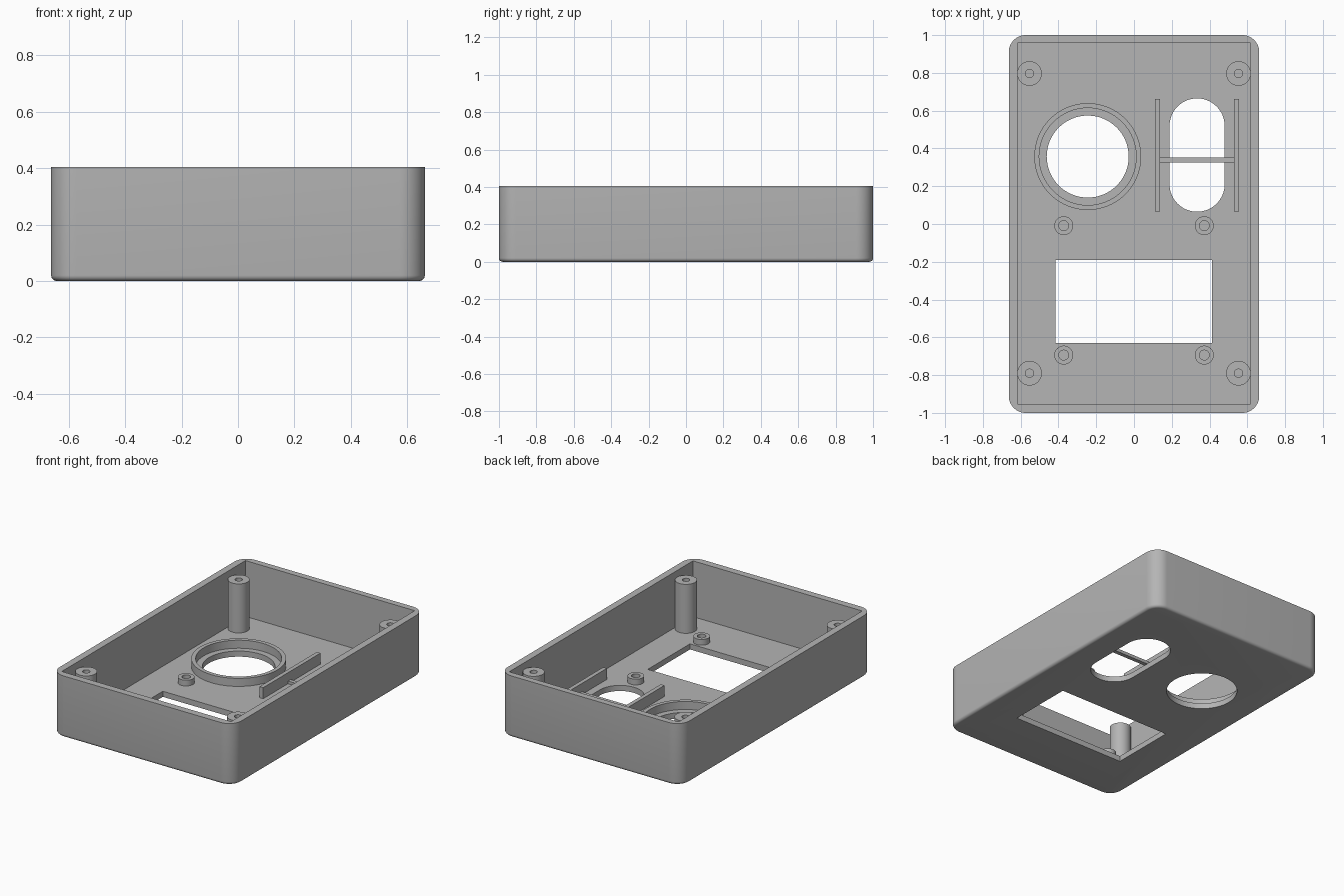
import bpy, bmesh
from math import sin, cos, pi, radians

old = bpy.data.objects.get("Cube")
if old:
    bpy.data.objects.remove(old, do_unlink=True)

W, L, H = 0.663, 1.0, 0.405      # half width, half length, height
FLOOR, WALL = 0.037, 0.046

grey = bpy.data.materials.new("plain grey")
grey.use_nodes = True
grey.diffuse_color = (0.46, 0.46, 0.46, 1)
grey.node_tree.nodes["Principled BSDF"].inputs["Base Color"].default_value = grey.diffuse_color


def add_object(name, bm):
    bmesh.ops.recalc_face_normals(bm, faces=bm.faces)
    mesh = bpy.data.meshes.new(name)
    bm.to_mesh(mesh)
    bm.free()
    mesh.materials.append(grey)
    obj = bpy.data.objects.new(name, mesh)
    bpy.context.collection.objects.link(obj)
    return obj


def smooth(obj):
    bpy.ops.object.select_all(action='DESELECT')
    obj.select_set(True)
    bpy.context.view_layer.objects.active = obj
    bpy.ops.object.shade_smooth_by_angle(angle=radians(35))


def rounded_outline(hx, hy, r, steps):
    """Rectangle with half sizes hx, hy and arcs at the corners."""
    pts = []
    for i, (sx, sy) in enumerate([(1, 1), (-1, 1), (-1, -1), (1, -1)]):
        for k in range(steps + 1):
            a = (i + k / steps) * pi / 2
            p = (sx * (hx - r) + r * cos(a), sy * (hy - r) + r * sin(a))
            if not pts or abs(p[0] - pts[-1][0]) + abs(p[1] - pts[-1][1]) > 1e-5:
                pts.append(p)
    if abs(pts[0][0] - pts[-1][0]) + abs(pts[0][1] - pts[-1][1]) < 1e-5:
        pts.pop()
    return pts


def prism(name, pts, z0, z1, cx=0, cy=0, bevel=0):
    bm = bmesh.new()
    base = bm.faces.new([bm.verts.new((x + cx, y + cy, z0)) for x, y in pts])
    rim = list(base.edges)
    up = bmesh.ops.extrude_face_region(bm, geom=[base], use_keep_orig=True)
    for v in up["geom"]:
        if isinstance(v, bmesh.types.BMVert):
            v.co.z = z1
    if bevel:
        bmesh.ops.bevel(bm, geom=rim, offset=bevel, segments=5, profile=0.5, affect='EDGES')
    return add_object(name, bm)


def block(name, x0, x1, y0, y1, z0, z1):
    hx, hy = (x1 - x0) / 2, (y1 - y0) / 2
    pts = [(hx, hy), (-hx, hy), (-hx, -hy), (hx, -hy)]
    return prism(name, pts, z0, z1, (x0 + x1) / 2, (y0 + y1) / 2)


def circle(r, n=64):
    return [(r * cos(2 * pi * i / n), r * sin(2 * pi * i / n)) for i in range(n)]


def tube(name, x, y, outer, inner, top, n=48):
    """Hollow cylinder sunk slightly into the floor."""
    bottom = FLOOR - 0.01
    bm = bmesh.new()
    rings = [[bm.verts.new((x + px, y + py, z)) for px, py in circle(r, n)]
             for r, z in [(outer, bottom), (outer, top), (inner, top), (inner, bottom)]]
    for a, b in zip(rings, rings[1:] + rings[:1]):
        for i in range(n):
            j = (i + 1) % n
            bm.faces.new((a[i], a[j], b[j], b[i]))
    obj = add_object(name, bm)
    smooth(obj)
    return obj


# Tray with rounded outside corners and a softened bottom edge
tray = prism("case_tray", rounded_outline(W, L, 0.09, 12), 0, H, bevel=0.02)

# Square-cornered cavity and the three openings through the floor
cutters = [
    block("cavity_cutter", WALL - W, W - WALL, WALL - L, L - WALL + 0.005, FLOOR, H + 0.1),
    block("window_cutter", -0.415, 0.412, -0.63, -0.19, -0.1, 0.2),
    prism("round_cutter", circle(0.217), -0.1, 0.2, -0.245, 0.357),
    prism("slot_cutter", rounded_outline(0.146, 0.3, 0.146, 16), -0.1, 0.2, 0.334, 0.365),
]
bpy.context.view_layer.objects.active = tray
for cutter in cutters:
    cutter.hide_render = True
    mod = tray.modifiers.new(cutter.name, 'BOOLEAN')
    mod.operation = 'DIFFERENCE'
    mod.solver = 'EXACT'
    mod.object = cutter
    bpy.ops.object.modifier_apply(modifier=mod.name)
for cutter in cutters:
    bpy.data.objects.remove(cutter, do_unlink=True)
smooth(tray)

# Collar around the round opening
tube("round_collar", -0.245, 0.357, 0.283, 0.257, 0.09, 64)

# Tall corner screw posts and short board standoffs
for side, s in (("left", 1), ("right", -1)):
    for end, y in (("front", -0.79), ("back", 0.797)):
        tube(f"{end}_{side}_post", s * 0.553, y, 0.065, 0.022, 0.36)
    for end, y in (("front", -0.694), ("back", -0.009)):
        tube(f"{end}_{side}_standoff", s * 0.372, y, 0.05, 0.026, 0.075)

# Guide ribs beside the slot and the bar across it
block("right_rib", 0.11, 0.137, 0.067, 0.663, FLOOR - 0.01, 0.11)
block("left_rib", 0.53, 0.557, 0.067, 0.663, FLOOR - 0.01, 0.11)
block("slot_bar", 0.13, 0.537, 0.325, 0.352, FLOOR - 0.003, 0.055)
